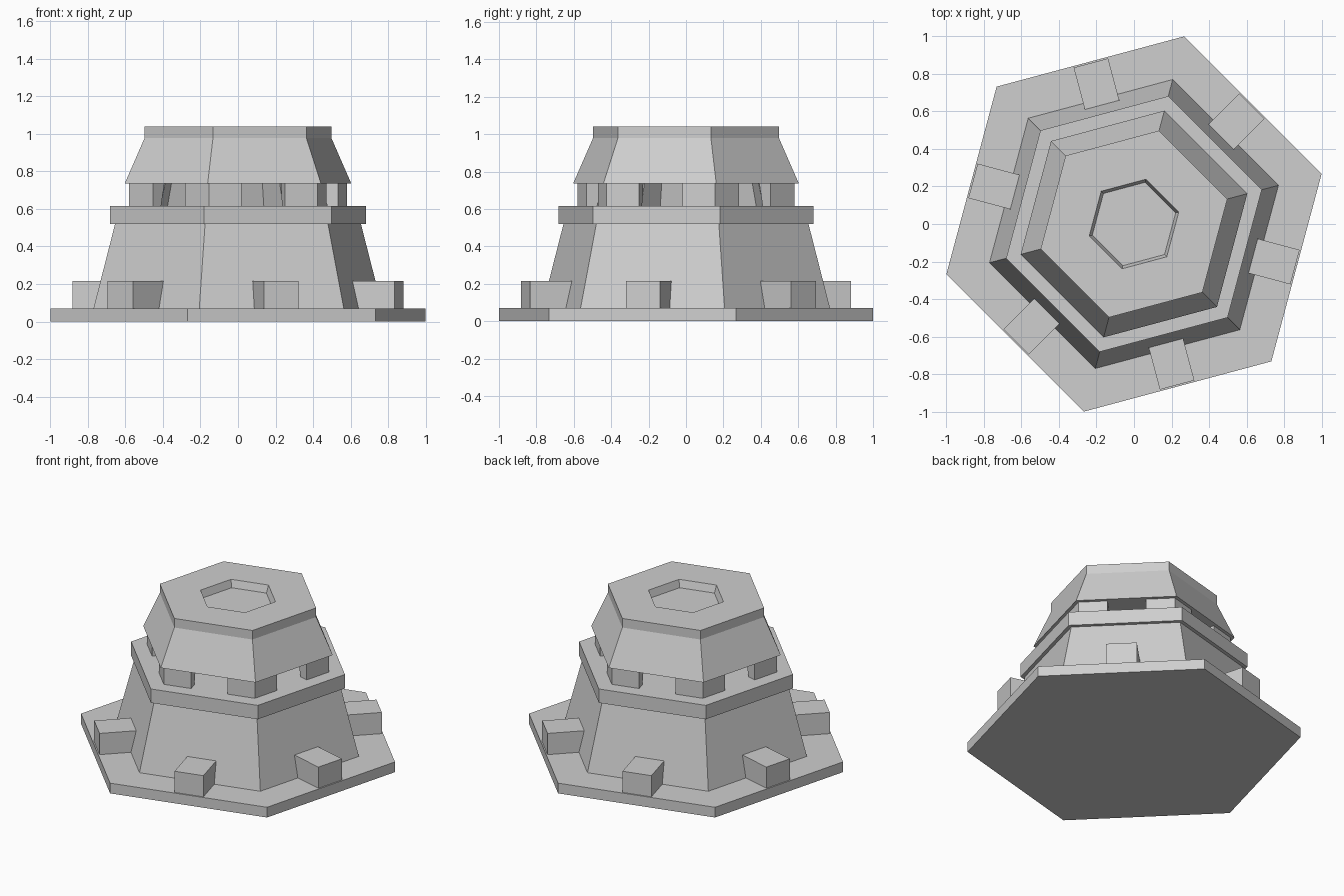
import bpy
import bmesh
from math import cos, sin, pi, radians

cube = bpy.data.objects.get("Cube")
if cube:
    bpy.data.objects.remove(cube)

SIDES = 6
TURN = radians(15)      # angle of the first hexagon corner
STEP = 2 * pi / SIDES

grey = bpy.data.materials.new("plain_grey")
grey.use_nodes = True
COLOUR = (0.62, 0.62, 0.62, 1)
grey.diffuse_color = COLOUR
grey.node_tree.nodes["Principled BSDF"].inputs["Base Color"].default_value = COLOUR


def loft(name, rings):
    """Flat-faced solid from matching point rings, capped at both ends."""
    bm = bmesh.new()
    loops = [[bm.verts.new(p) for p in ring] for ring in rings]
    n = len(loops[0])
    for low, high in zip(loops, loops[1:]):
        for i in range(n):
            j = (i + 1) % n
            bm.faces.new((low[i], low[j], high[j], high[i]))
    bm.faces.new(loops[0][::-1])
    bm.faces.new(loops[-1])
    bmesh.ops.recalc_face_normals(bm, faces=bm.faces)
    mesh = bpy.data.meshes.new(name)
    bm.to_mesh(mesh)
    bm.free()
    mesh.materials.append(grey)
    obj = bpy.data.objects.new(name, mesh)
    bpy.context.collection.objects.link(obj)
    return obj


def hexagon(r, z):
    return [(r * cos(TURN + k * STEP), r * sin(TURN + k * STEP), z) for k in range(SIDES)]


def hex_stack(name, profile):
    return loft(name, [hexagon(r, z) for r, z in profile])


# Main hexagonal tiers
hex_stack("base_plate", [(1.035, 0), (1.035, 0.07)])
hex_stack("lower_body", [(0.797, 0.07), (0.678, 0.52)])
hex_stack("ledge", [(0.705, 0.52), (0.705, 0.615)])
# Cap with a shallow hexagonal recess in its top
hex_stack("cap", [(0.625, 0.735), (0.515, 0.978), (0.515, 1.04),
                  (0.247, 1.04), (0.23, 0.99)])


def corner_outline(radius, arm, thick, z):
    """L-shaped outline wrapped round a hexagon corner on +x."""
    half = pi / 3           # angle between the corner axis and each side
    ux, uy = -cos(half), sin(half)      # along the upper side
    nx, ny = -sin(half), -cos(half)     # inwards from the upper side
    end = (radius + ux * arm, uy * arm)
    inner_end = (end[0] + nx * thick, end[1] + ny * thick)
    inner = (radius - thick / sin(half), 0)
    return [(radius, 0, z), (*end, z), (*inner_end, z), (*inner, z),
            (inner_end[0], -inner_end[1], z), (end[0], -end[1], z)]


# Corner posts with open slots between them, and a foot block on each side
for k in range(SIDES):
    post = loft(f"corner_post_{k + 1}", [corner_outline(0.6, 0.18, 0.06, 0.615),
                                         corner_outline(0.6, 0.18, 0.085, 0.735)])
    post.rotation_euler.z = TURN + k * STEP

    block = [(0.6, -0.095), (0.888, -0.095), (0.888, 0.095), (0.6, 0.095)]
    foot = loft(f"foot_block_{k + 1}", [[(x, y, z) for x, y in block] for z in (0.07, 0.215)])
    foot.rotation_euler.z = TURN + (k + 0.5) * STEP
